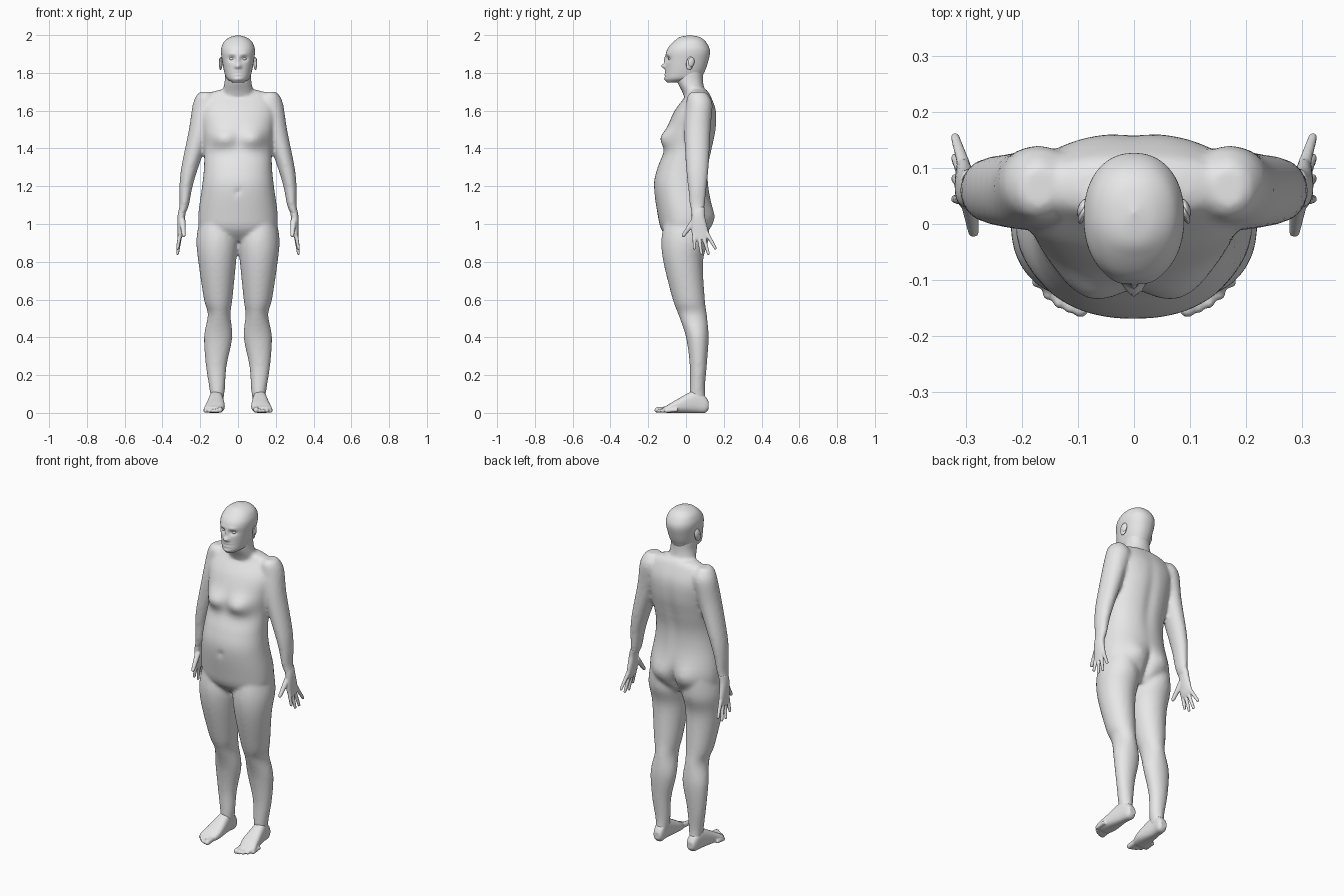
import bpy
import bmesh
from math import cos, sin, pi, exp, copysign
from mathutils import Vector, Matrix

default_cube = bpy.data.objects.get("Cube")
if default_cube:
    bpy.data.objects.remove(default_cube, do_unlink=True)

GREY = (.8, .8, .8, 1)
skin = bpy.data.materials.new("plain grey")
skin.use_nodes = True
skin.diffuse_color = GREY
skin.node_tree.nodes["Principled BSDF"].inputs["Base Color"].default_value = GREY


def spline(a, b, c, d, t):
    """Value between b and c on a smooth curve through all four."""
    slope_b, slope_c = (c - a) / 2, (d - b) / 2
    rise = c - b
    return b + t * (slope_b + t * (3 * rise - 2 * slope_b - slope_c + t * (slope_b + slope_c - 2 * rise)))


def smooth_rows(rows, steps):
    """Resample the section rows along a smooth curve."""
    padded = [rows[0], *rows, rows[-1]]
    result = []
    for group in zip(padded, padded[1:], padded[2:], padded[3:]):
        for step in range(steps):
            result.append([spline(*values, step / steps) for values in zip(*group)])
    return result + [rows[-1]]


def loft(bm, rows, side=1, along="z", segments=40, power=2.2, steps=5):
    """Rounded sections: position, then low and high edge on the two other axes."""
    def rounded(value):
        return copysign(abs(value) ** (2 / power), value)

    rings = []
    for position, x_low, x_high, low, high in smooth_rows(rows, steps):
        ring = []
        for k in range(segments):
            angle = 2 * pi * k / segments
            x = side * ((x_low + x_high) + (x_high - x_low) * rounded(cos(angle))) / 2
            other = ((low + high) + (high - low) * rounded(sin(angle))) / 2
            place = (x, other, position) if along == "z" else (x, position, other)
            ring.append(bm.verts.new(place))
        rings.append(ring)
    for lower, upper in zip(rings, rings[1:]):
        for k in range(segments):
            n = (k + 1) % segments
            bm.faces.new((lower[k], lower[n], upper[n], upper[k]))
    bm.faces.new(rings[0])
    bm.faces.new(rings[-1])


def centred(rows):
    """Turn height, half width, front and back into a section row."""
    return [(z, -half, half, front, back) for z, half, front, back in rows]


def bump(bm, facing, x, z, width, height, push):
    """Push a soft mirrored bump or hollow into the front or the back."""
    for vert in bm.verts:
        weight = min(1, max(0, facing * vert.co.y / .08))
        fall = ((abs(vert.co.x) - x) / width) ** 2 + ((vert.co.z - z) / height) ** 2
        vert.co.y += facing * push * weight * exp(-fall)


def ball(bm, centre, size):
    bmesh.ops.create_uvsphere(bm, u_segments=20, v_segments=12, radius=1,
                              matrix=Matrix.Translation(centre) @ Matrix.Diagonal((*size, 1)))


def digit(bm, start, end, start_radius, end_radius):
    """A tapered finger or toe with a round tip."""
    start, end = Vector(start), Vector(end)
    way = end - start
    turn = way.to_track_quat("Z", "Y").to_matrix().to_4x4()
    bmesh.ops.create_cone(bm, cap_ends=True, segments=14, radius1=start_radius, radius2=end_radius,
                          depth=way.length, matrix=Matrix.Translation((start + end) / 2) @ turn)
    ball(bm, end, [end_radius] * 3)


def finish(name, bm, voxel=0, relax=3):
    """Make the object; a voxel size fuses overlapping parts into one skin."""
    bmesh.ops.recalc_face_normals(bm, faces=bm.faces)
    mesh = bpy.data.meshes.new(name)
    bm.to_mesh(mesh)
    bm.free()
    mesh.materials.append(skin)
    obj = bpy.data.objects.new(name, mesh)
    bpy.context.collection.objects.link(obj)
    if voxel:
        remesh = obj.modifiers.new("fuse", "REMESH")
        remesh.mode = "VOXEL"
        remesh.voxel_size = voxel
        relaxing = obj.modifiers.new("relax", "SMOOTH")
        relaxing.iterations = relax
        bpy.ops.object.select_all(action="DESELECT")
        obj.select_set(True)
        bpy.context.view_layer.objects.active = obj
        bpy.ops.object.convert(target="MESH")
    obj.data.shade_smooth()


FRONT, BACK = -1, 1
SIDES = {"left": 1, "right": -1}

# Torso: height, half width, front, back
body = bmesh.new()
loft(body, centred([
    (.91, .13, -.08, .08), (.97, .2, -.13, .12), (1.05, .21, -.15, .14), (1.2, .19, -.17, .12),
    (1.3, .18, -.15, .12), (1.4, .18, -.11, .14), (1.5, .19, -.1, .16), (1.6, .2, -.06, .16),
    (1.68, .17, 0, .13), (1.71, .1, .01, .11)]), segments=64)
bump(body, FRONT, .08, 1.45, .07, .05, .04)     # chest
bump(body, BACK, .09, 1.03, .06, .07, .02)      # buttocks
bump(body, BACK, 0, .98, .02, .08, -.03)        # cleft
bump(body, BACK, 0, 1.4, .03, .2, -.01)         # spine groove
bump(body, FRONT, 0, 1.17, .01, .01, -.01)      # navel

# Neck
loft(body, centred([(1.64, .08, 0, .12), (1.7, .08, -.02, .1), (1.76, .07, -.05, .09), (1.82, .07, -.05, .09)]))

# Arms and legs: height, inner, outer, front, back
arm = [(1.7, .14, .2, .03, .1), (1.68, .12, .22, .01, .12), (1.63, .1, .24, 0, .14),
       (1.5, .14, .26, -.01, .13), (1.3, .21, .3, 0, .12), (1.2, .24, .31, .01, .11),
       (1.1, .26, .31, .02, .1), (1.05, .28, .32, .03, .1)]
leg = [(1.03, .03, .2, -.11, .12), (.92, 0, .22, -.13, .12), (.8, .01, .21, -.12, .09),
       (.6, .03, .18, -.07, .1), (.52, .04, .16, -.04, .11), (.4, .03, .18, 0, .12),
       (.25, .06, .17, .02, .11), (.12, .07, .15, .02, .1), (.05, .08, .14, .02, .11)]
for side in SIDES.values():
    loft(body, arm, side, power=2)
    loft(body, leg, side, power=2)
    ball(body, (side * .1, 0, .56), (.04, .04, .05))     # kneecap
finish("body", body, voxel=.01, relax=5)

# Hands, then feet: depth, inner, outer, sole, top
palm = [(1.09, .27, .31, .03, .1), (1.04, .28, .32, .03, .1), (.95, .29, .32, .03, .12), (.92, .3, .32, .05, .11)]
foot = [(.12, .09, .13, .02, .06), (.1, .08, .14, 0, .09), (.05, .08, .15, 0, .12),
        (-.05, .07, .17, 0, .07), (-.1, .08, .18, 0, .04), (-.12, .09, .16, .01, .03)]
for label, side in SIDES.items():
    hand = bmesh.new()
    loft(hand, palm, side)
    for k in range(4):
        spread = k - 1.5
        knuckle = (side * .304, .075 + .02 * spread, .96)
        tip = (side * .32, .1 + .037 * spread, .84 + .014 * spread ** 2)
        digit(hand, knuckle, tip, .012, .008)
    digit(hand, (side * .295, .045, 1.02), (side * .287, -.014, .94), .017, .01)
    finish(label + "_hand", hand, voxel=.004)

    sole = bmesh.new()
    loft(sole, foot, side, along="y", power=2.6)
    for k in range(5):
        radius = .011 if k else .015
        tip = Vector((side * (.096 + .019 * k), -.152 + .003 * k * k, radius))
        digit(sole, tip + Vector((0, .06, .006)), tip, radius, radius)
    finish(label + "_foot", sole, voxel=.005)

# Head: height, half width, front, back
head = bmesh.new()
loft(head, centred([
    (1.75, .03, -.1, -.03), (1.77, .06, -.11, .07), (1.81, .074, -.108, .1), (1.87, .085, -.107, .12),
    (1.91, .09, -.104, .127), (1.94, .086, -.09, .12), (1.97, .07, -.06, .1), (1.99, .04, -.03, .07),
    (2, 0, .02, .02)]), segments=80, steps=8)
bump(head, FRONT, .032, 1.875, .02, .013, -.013)    # eye sockets
bump(head, FRONT, .03, 1.9, .02, .01, .004)         # brows
bump(head, FRONT, 0, 1.87, .01, .02, .01)           # nose bridge
bump(head, FRONT, 0, 1.836, .013, .012, .024)       # nose tip
bump(head, FRONT, .014, 1.83, .007, .008, .006)     # nostrils
bump(head, FRONT, 0, 1.8, .022, .014, .007)         # lips
bump(head, FRONT, 0, 1.8, .024, .004, -.008)        # mouth line
bump(head, FRONT, 0, 1.767, .02, .01, .006)         # chin
finish("head", head)

# Eyes and ears
for label, side in SIDES.items():
    eye = bmesh.new()
    ball(eye, (side * .032, -.081, 1.875), (.014, .013, .01))
    finish(label + "_eye", eye)
    ear = bmesh.new()
    ball(ear, (0, 0, 0), (.007, .02, .036))
    ball(ear, (side * .004, .006, .008), (.008, .017, .026))
    place = Matrix.Translation((side * .091, .02, 1.85)) @ Matrix.Rotation(side * .35, 4, "Z")
    bmesh.ops.transform(ear, matrix=place @ Matrix.Rotation(-.15, 4, "X"), verts=ear.verts)
    finish(label + "_ear", ear)
